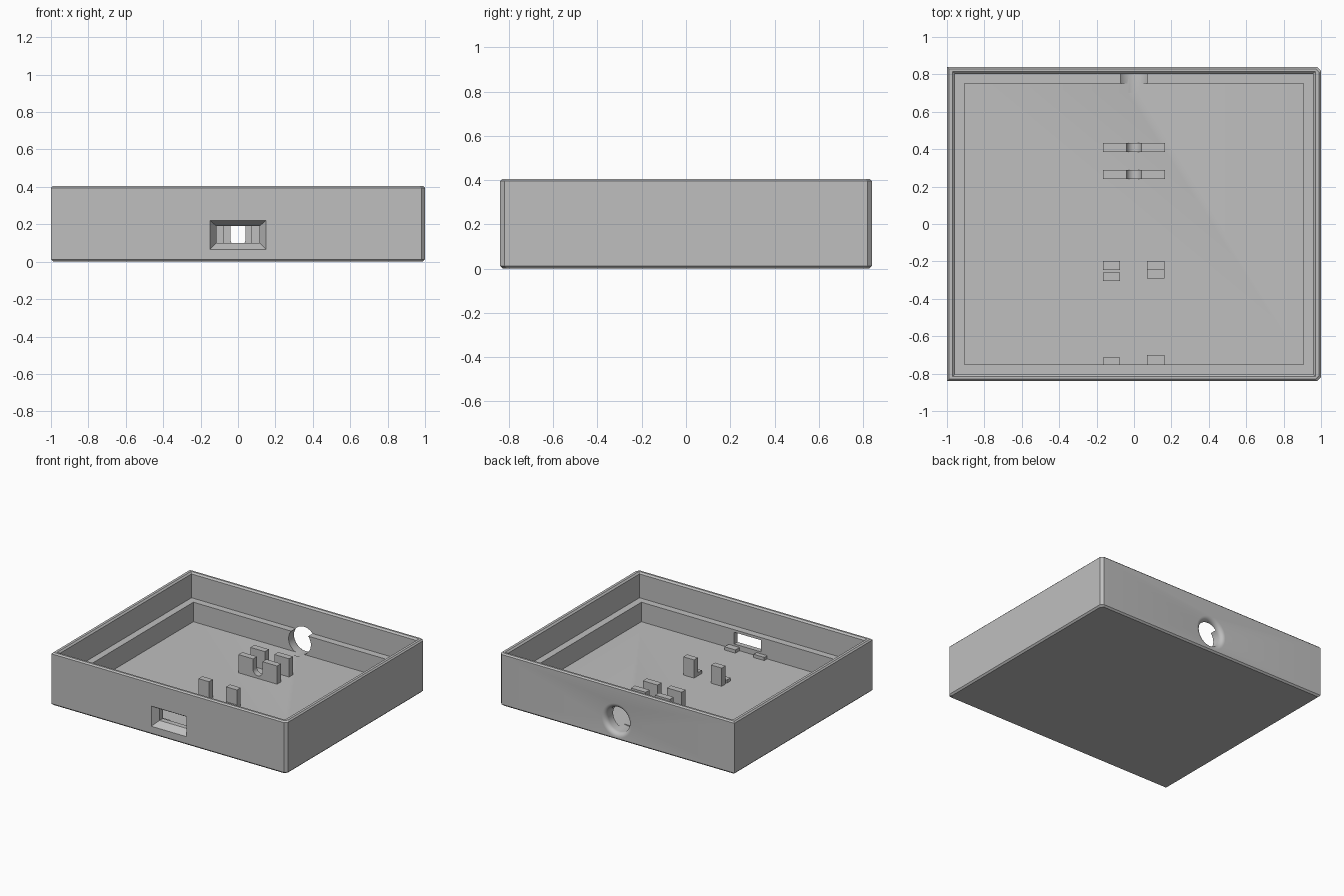
import bpy, bmesh
from math import sin, cos, pi, radians

cube = bpy.data.objects.get("Cube")
if cube:
    bpy.data.objects.remove(cube, do_unlink=True)

grey = bpy.data.materials.new("plain grey")
grey.use_nodes = True
colour = (0.52, 0.52, 0.52, 1)
grey.diffuse_color = colour
grey.node_tree.nodes["Principled BSDF"].inputs["Base Color"].default_value = colour

FLOOR, LEDGE, TALL, LOW = 0.06, 0.21, 0.2, 0.085
HOLE_Z = 0.148


def loft(name, rings):
    """Skin a stack of matching rings and cap both ends."""
    bm = bmesh.new()
    loops = [[bm.verts.new(p) for p in ring] for ring in rings]
    for a, b in zip(loops, loops[1:]):
        for i in range(len(a)):
            j = (i + 1) % len(a)
            bm.faces.new((a[i], a[j], b[j], b[i]))
    bm.faces.new(loops[0][::-1])
    bm.faces.new(loops[-1])
    bmesh.ops.remove_doubles(bm, verts=bm.verts, dist=1e-5)
    bmesh.ops.recalc_face_normals(bm, faces=bm.faces)
    mesh = bpy.data.meshes.new(name)
    bm.to_mesh(mesh)
    bm.free()
    mesh.materials.append(grey)
    obj = bpy.data.objects.new(name, mesh)
    bpy.context.collection.objects.link(obj)
    return obj


def block(name, x0, x1, y0, y1, top):
    rect = [(x0, y0), (x1, y0), (x1, y1), (x0, y1)]
    return loft(name, [[(x, y, z) for x, y in rect] for z in (FLOOR - 0.01, top)])


def tray_ring(x, y, z, c=0.0):
    """Rectangle whose +x corners are cut by c."""
    return [(-x, -y, z), (x - c, -y, z), (x, c - y, z),
            (x, y - c, z), (x - c, y, z), (-x, y, z)]


def select(obj):
    bpy.ops.object.select_all(action='DESELECT')
    obj.select_set(True)
    bpy.context.view_layer.objects.active = obj


def cut(obj, cutter):
    mod = obj.modifiers.new("cut", 'BOOLEAN')
    mod.operation, mod.solver, mod.object = 'DIFFERENCE', 'EXACT', cutter
    cutter.hide_render = True
    select(obj)
    bpy.ops.object.modifier_apply(modifier=mod.name)
    bpy.data.objects.remove(cutter, do_unlink=True)


# Tray: outer skin, bevelled rim, inner wall, ledge and floor
tray = loft("tray", [
    tray_ring(0.988, 0.828, 0, 0.02),
    tray_ring(1, 0.84, 0.012, 0.02),
    tray_ring(1, 0.84, 0.395, 0.02),
    tray_ring(0.99, 0.83, 0.405, 0.02),
    tray_ring(0.97, 0.815, 0.405),
    tray_ring(0.958, 0.803, 0.393),
    tray_ring(0.958, 0.803, LEDGE),
    tray_ring(0.905, 0.75, LEDGE),
    tray_ring(0.905, 0.75, FLOOR),
])

# Front slot with a tapered mouth
slot = []
for y, w, z0, z1 in [(-0.86, 0.164, 0.051, 0.232), (-0.79, 0.115, 0.1, 0.19),
                     (-0.7, 0.115, 0.1, 0.19)]:
    slot.append([(-w, y, z0), (w, y, z0), (w, y, z1), (-w, y, z1)])
cut(tray, loft("slot_cutter", slot))

# Round back hole with a rolled mouth
R, ROLL, N = 0.095, 0.035, 48
profile = [(0.7, R)]
for i in range(7):
    a = i / 6 * pi / 2
    profile.append((0.84 - ROLL + ROLL * sin(a), R + ROLL * (1 - cos(a))))
profile.append((0.87, R + ROLL))
cut(tray, loft("hole_cutter", [
    [(r * cos(2 * pi * k / N), y, HOLE_Z + r * sin(2 * pi * k / N)) for k in range(N)]
    for y, r in profile]))
select(tray)
bpy.ops.object.shade_smooth_by_angle(angle=radians(25))

# Two U-notched cable cradles
W, NOTCH = 0.165, 0.04
base = FLOOR - 0.01
outline = [(W, TALL), (W, base), (-W, base), (-W, TALL), (-NOTCH, TALL)]
for i in range(13):
    a = pi + pi * i / 12
    outline.append((NOTCH * cos(a), 0.12 + NOTCH * sin(a)))
outline.append((NOTCH, TALL))
for name, y in (("front_cradle", 0.24), ("rear_cradle", 0.385)):
    cradle = loft(name, [[(x, d, z) for x, z in outline] for d in (y, y + 0.048)])
    select(cradle)
    bpy.ops.object.shade_smooth_by_angle(angle=radians(25))

# Board posts, their low steps and the tabs at the front wall
for side, x0, x1, step, tab in (("right", -0.165, -0.075, (-0.305, -0.26), -0.715),
                                ("left", 0.07, 0.162, (-0.292, -0.245), -0.7)):
    block(side + "_post", x0, x1, -0.245, -0.198, TALL)
    block(side + "_step", x0, x1, step[0], step[1], LOW)
    block(side + "_wall_tab", x0, x1, -0.755, tab, LOW)
